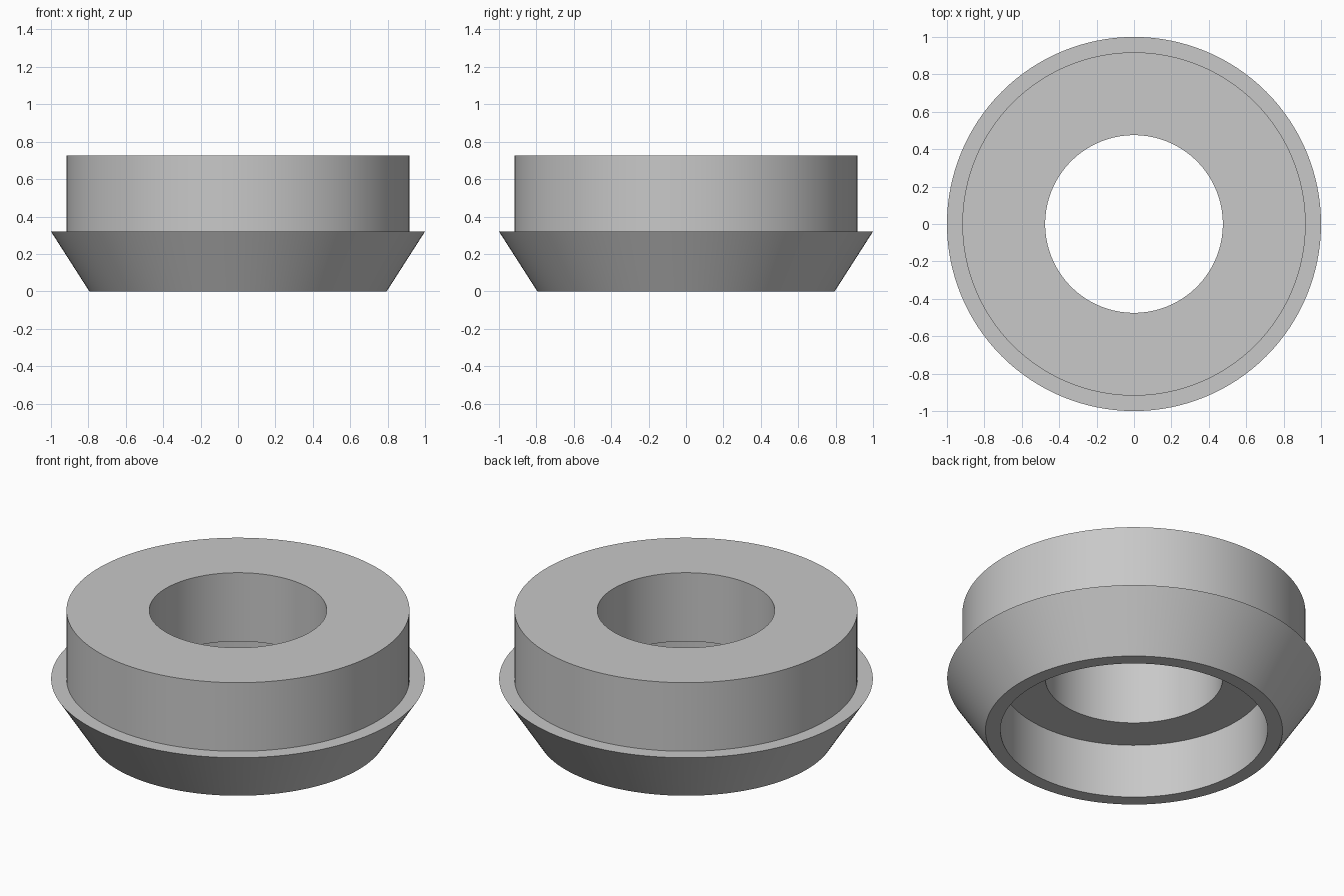
import bpy, bmesh
from math import radians, tau

cube = bpy.data.objects.get("Cube")
if cube:
    bpy.data.objects.remove(cube, do_unlink=True)


def make_material(name, rgb):
    color = (*rgb, 1.0)
    mat = bpy.data.materials.new(name)
    mat.use_nodes = True
    mat.diffuse_color = color
    mat.node_tree.nodes["Principled BSDF"].inputs["Base Color"].default_value = color
    return mat


def lathe(name, profile, mat, steps=128):
    """Spin a closed (radius, height) profile around the z axis."""
    bm = bmesh.new()
    verts = [bm.verts.new((r, 0, z)) for r, z in profile]
    edges = [bm.edges.new((v, verts[i - 1])) for i, v in enumerate(verts)]
    bmesh.ops.spin(bm, geom=verts + edges, cent=(0, 0, 0), axis=(0, 0, 1),
                   angle=tau, steps=steps, use_merge=True)
    bmesh.ops.remove_doubles(bm, verts=bm.verts, dist=0.0001)
    bmesh.ops.recalc_face_normals(bm, faces=bm.faces)
    mesh = bpy.data.meshes.new(name)
    bm.to_mesh(mesh)
    bm.free()
    mesh.materials.append(mat)
    obj = bpy.data.objects.new(name, mesh)
    bpy.context.collection.objects.link(obj)
    bpy.ops.object.select_all(action="DESELECT")
    obj.select_set(True)
    bpy.context.view_layer.objects.active = obj
    bpy.ops.object.shade_smooth_by_angle(angle=radians(25))
    return obj


# Main dimensions
height, rim_height = 0.725, 0.32
rim_radius, collar_radius, foot_radius = 1.0, 0.918, 0.795
bore_radius, recess_radius = 0.475, 0.715

# Collar with tapered flange, through bore and wider recess underneath
lathe("flanged_collar", [
    (recess_radius, 0),
    (foot_radius, 0),
    (rim_radius, rim_height),
    (collar_radius, rim_height),
    (collar_radius, height),
    (bore_radius, height),
    (bore_radius, rim_height),
    (recess_radius, rim_height),
], make_material("light_grey", (0.58, 0.58, 0.58)))
